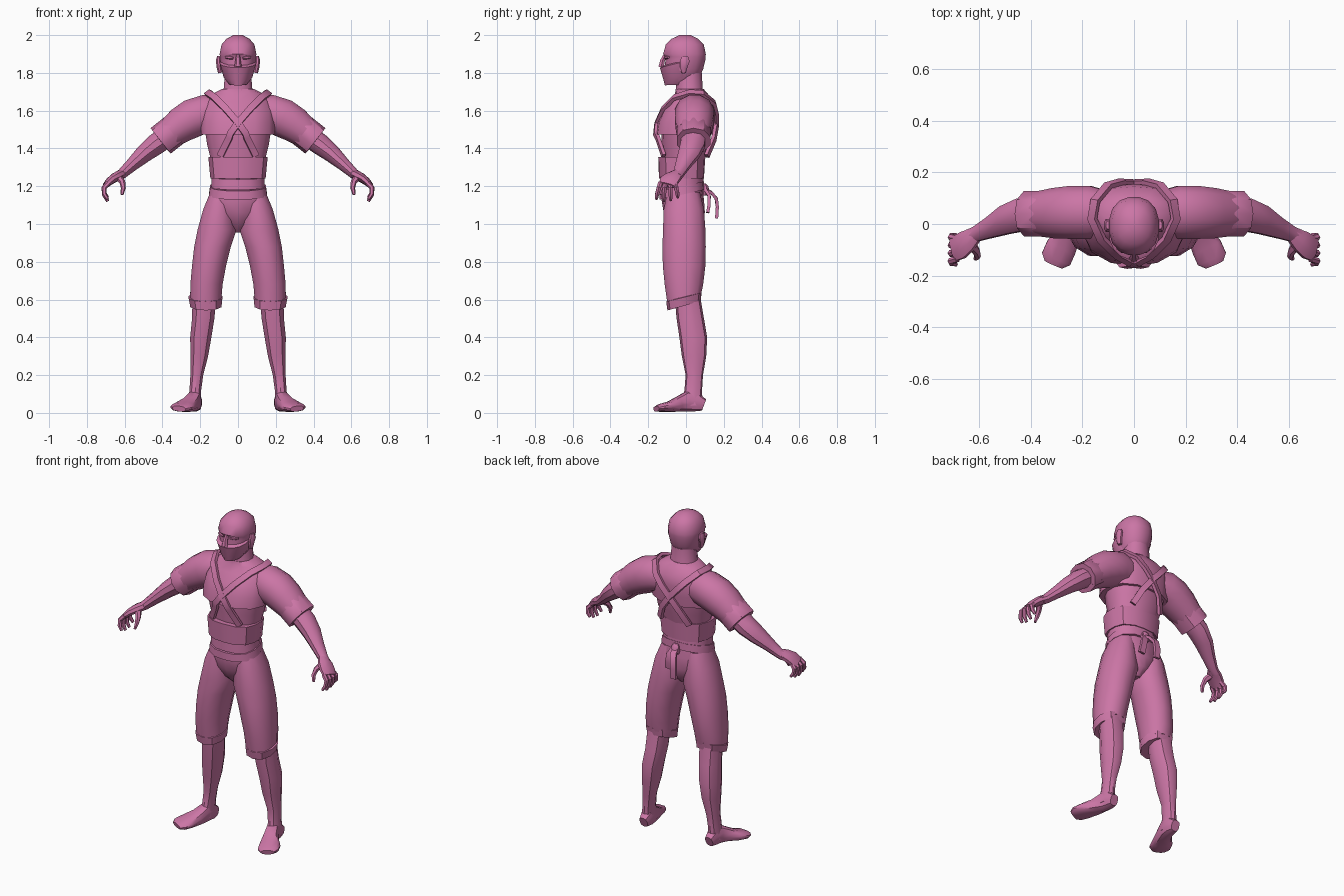
import bpy, bmesh, math
from mathutils import Vector

mat = bpy.data.materials.new("rose")
mat.diffuse_color = (0.60, 0.18, 0.38, 1)


def finish(name, bm, mirror=False, angle=38):
    bmesh.ops.recalc_face_normals(bm, faces=bm.faces)
    me = bpy.data.meshes.new(name)
    bm.to_mesh(me)
    bm.free()
    me.materials.append(mat)
    ob = bpy.data.objects.new(name, me)
    bpy.context.collection.objects.link(ob)
    bpy.ops.object.select_all(action='DESELECT')
    ob.select_set(True)
    bpy.context.view_layer.objects.active = ob
    bpy.ops.object.shade_smooth_by_angle(angle=math.radians(angle))
    if mirror:
        ob.modifiers.new("Mirror", 'MIRROR')
    return ob


def oval(n, p):
    # unit superellipse
    out = []
    for i in range(n):
        t = 2 * math.pi * (i + 0.5) / n
        c, s = math.cos(t), math.sin(t)
        k = (abs(c) ** p + abs(s) ** p) ** (-1 / p)
        out.append((c * k, s * k))
    return out


def skin(bm, loops):
    rows = [[bm.verts.new(v) for v in loop] for loop in loops]
    n = len(rows[0])
    for a, b in zip(rows, rows[1:]):
        for i in range(n):
            j = (i + 1) % n
            bm.faces.new((a[i], a[j], b[j], b[i]))
    bm.faces.new(rows[0])
    bm.faces.new(rows[-1])


def stack(name, rings, n=14, p=2.3, mirror=False):
    # level rings: z, half width, front y, back y, [centre x, slope over y]
    loops = []
    for z, rx, yf, yb, *more in rings:
        cx, slope = (more + [0, 0])[:2]
        cy, ry = (yf + yb) / 2, (yb - yf) / 2
        loops.append([(cx + rx * a, cy + ry * b, z + slope * (cy + ry * b)) for a, b in oval(n, p)])
    bm = bmesh.new()
    skin(bm, loops)
    return finish(name, bm, mirror)


def add_tube(bm, pts, n=8, p=2.2, ref=lambda q: Vector((0, 1, 0))):
    # swept sections: x, y, z, radius along ref, radius across it
    cs = [Vector(q[:3]) for q in pts]
    loops = []
    for i, q in enumerate(pts):
        t = (cs[min(i + 1, len(cs) - 1)] - cs[max(i - 1, 0)]).normalized()
        r = ref(cs[i])
        u = (r - t * r.dot(t)).normalized()
        w = t.cross(u)
        loops.append([cs[i] + u * a * q[3] + w * b * q[4] for a, b in oval(n, p)])
    skin(bm, loops)


def tube(name, pts, mirror=True, **kw):
    bm = bmesh.new()
    add_tube(bm, pts, **kw)
    return finish(name, bm, mirror)


# head, face cover and neck
stack("head", [(1.735, .042, -.105, .02), (1.77, .07, -.115, .07), (1.82, .088, -.117, .092),
               (1.865, .095, -.110, .103), (1.885, .097, -.112, .105), (1.90, .098, -.122, .106),
               (1.95, .088, -.108, .095), (1.98, .062, -.078, .065), (2.0, .025, -.035, .025)], n=16)
stack("face_cover", [(1.745, .048, -.113, .03, 0, .1), (1.785, .078, -.122, .05, 0, .15),
                     (1.862, .096, -.140, .05, 0, .25), (1.868, .088, -.118, .04, 0, .25)], n=16, p=2)
stack("neck", [(1.64, .10, -.06, .11), (1.71, .078, -.055, .09), (1.80, .07, -.05, .085)], n=12)
tube("nose", [(0, -.108, 1.90, .01, .010), (0, -.124, 1.865, .014, .014), (0, -.132, 1.83, .016, .02)],
     mirror=False, n=6)
tube("eye", [(.025, -.108, 1.878, .008, .006), (.045, -.104, 1.882, .010, .010), (.066, -.092, 1.882, .006, .006)], n=6)
tube("ear", [(.094, -.012, 1.80, .012, .012), (.100, -.012, 1.83, .02, .014), (.104, -.006, 1.865, .027, .014),
             (.100, -.004, 1.888, .016, .010)], n=8)

# torso
stack("torso", [(1.22, .135, -.115, .085), (1.34, .145, -.115, .10), (1.42, .165, -.128, .125),
                (1.50, .178, -.13, .135)], p=2.4)
stack("jacket_chest", [(1.475, .185, -.135, .135), (1.475, .198, -.16, .145), (1.54, .20, -.15, .152),
                       (1.60, .195, -.122, .155), (1.65, .175, -.085, .145), (1.69, .135, -.058, .115),
                       (1.715, .085, -.055, .093)], p=2.5)

# waist wraps
stack("wide_belt", [(1.24, .13, -.12, .08), (1.24, .147, -.143, .095), (1.355, .158, -.147, .102),
                    (1.355, .14, -.115, .09)], p=2.8)
stack("upper_sash", [(1.195, .13, -.115, .08, 0, .1), (1.195, .143, -.135, .094, 0, .1),
                     (1.25, .14, -.132, .09, 0, .1), (1.25, .12, -.11, .075, 0, .1)], p=2.5)
stack("lower_sash", [(1.16, .14, -.12, .08, 0, .22), (1.16, .155, -.14, .098, 0, .22),
                     (1.205, .149, -.138, .096, 0, .22), (1.205, .12, -.11, .08, 0, .22)], p=2.5)
stack("sash_knot", [(1.15, .015, .08, .11), (1.165, .024, .08, .125), (1.20, .024, .08, .12),
                    (1.215, .015, .08, .105)], n=8)
for nm, path in {
    "long_sash_tail": [(0, .10, 1.185), (-.01, .135, 1.165), (-.025, .16, 1.135), (-.03, .166, 1.09), (-.03, .162, 1.03)],
    "short_sash_tail": [(.01, .10, 1.185), (.025, .122, 1.15), (.035, .122, 1.10), (.04, .115, 1.06)],
}.items():
    tube(nm, [(*q, .020, .009) for q in path], mirror=False, n=4, p=8, ref=lambda q: Vector((1, 0, 0)))

# shoulder straps, crossing at chest and back
strap = [(-.095, -.118, 1.36), (-.048, -.150, 1.455), (-.04, -.162, 1.48), (0, -.157, 1.535), (.06, -.125, 1.605),
         (.125, -.062, 1.67), (.162, .02, 1.695), (.150, .09, 1.69), (.10, .150, 1.64),
         (.05, .163, 1.585), (0, .162, 1.53), (-.06, .148, 1.45), (-.10, .11, 1.36)]
tube("cross_strap", [(*q, .010, .019) for q in strap], n=4, p=8,
     ref=lambda q: q - Vector((0, .03, 1.48)))

# sleeves with turned cuffs
tube("sleeve", [(.10, .045, 1.585, .085, .09), (.17, .045, 1.585, .105, .102), (.24, .045, 1.56, .105, .105),
                (.30, .042, 1.525, .10, .097), (.36, .04, 1.48, .09, .082)], n=12)
tube("sleeve_cuff", [(.33, .04, 1.50, .080, .076), (.34, .04, 1.495, .092, .086), (.41, .04, 1.44, .092, .086),
                     (.41, .04, 1.44, .075, .07), (.39, .04, 1.455, .065, .06)], n=10)

# forearms
tube("forearm", [(.36, .042, 1.475, .065, .058), (.44, .035, 1.418, .066, .056), (.50, .015, 1.37, .058, .047),
                 (.56, -.015, 1.315, .042, .035), (.615, -.04, 1.265, .030, .027), (.64, -.05, 1.25, .03, .025)], n=10)

# hands
bm = bmesh.new()
add_tube(bm, [(.615, -.042, 1.265, .030, .026), (.645, -.065, 1.25, .045, .026),
              (.675, -.088, 1.23, .052, .022), (.70, -.10, 1.205, .048, .016)])
for k in range(4):
    y, long = -.135 + .026 * k, (.0, .012, .008, -.008)[k]
    fan = -.022 + .012 * k
    add_tube(bm, [(.685, y, 1.218, .013, .014), (.710, y + fan * .4, 1.19, .013, .014),
                  (.707, y + fan * .8, 1.158 - long * .5, .012, .012),
                  (.690, y + fan, 1.132 - long, .008, .008)], n=6)
add_tube(bm, [(.635, -.075, 1.25, .022, .020), (.612, -.105, 1.222, .016, .016),
              (.607, -.125, 1.19, .013, .013), (.615, -.135, 1.155, .008, .008)], n=6)
finish("hand", bm, True)

# trousers
stack("pelvis", [(1.21, .135, -.125, .085), (1.13, .16, -.13, .095), (1.06, .13, -.118, .10),
                 (1.0, .07, -.09, .085), (.955, .025, -.04, .04)], p=2.3)
stack("trouser_leg", [(1.17, .062, -.10, .075, .085), (1.08, .083, -.12, .097, .102), (.97, .105, -.124, .105, .111),
                      (.88, .099, -.127, .107, .135), (.78, .092, -.125, .105, .153),
                      (.68, .087, -.115, .093, .167), (.60, .084, -.10, .08, .171, .25)], n=12, mirror=True)
stack("trouser_cuff", [(.618, .08, -.095, .072, .172, .25), (.615, .092, -.105, .083, .172, .25),
                       (.57, .085, -.098, .077, .170, .28), (.57, .06, -.07, .06, .172, .28)],
      n=10, mirror=True)

# shins
stack("lower_leg", [(.62, .065, -.06, .075, .178), (.50, .061, -.05, .095, .184), (.40, .058, -.035, .112, .197),
                    (.30, .048, -.022, .107, .205), (.20, .035, -.002, .090, .218),
                    (.12, .032, -.008, .085, .226), (.04, .037, -.035, .088, .230)], n=10, mirror=True)

# feet
tube("foot", [(.225, .095, .042, .026, .032), (.226, .06, .055, .036, .048), (.232, .01, .062, .038, .055),
              (.252, -.04, .046, .046, .040), (.282, -.09, .033, .060, .027),
              (.302, -.135, .027, .060, .021), (.312, -.157, .022, .038, .014)],
     n=12, p=2.8, ref=lambda q: Vector((1, 0, 0)))
